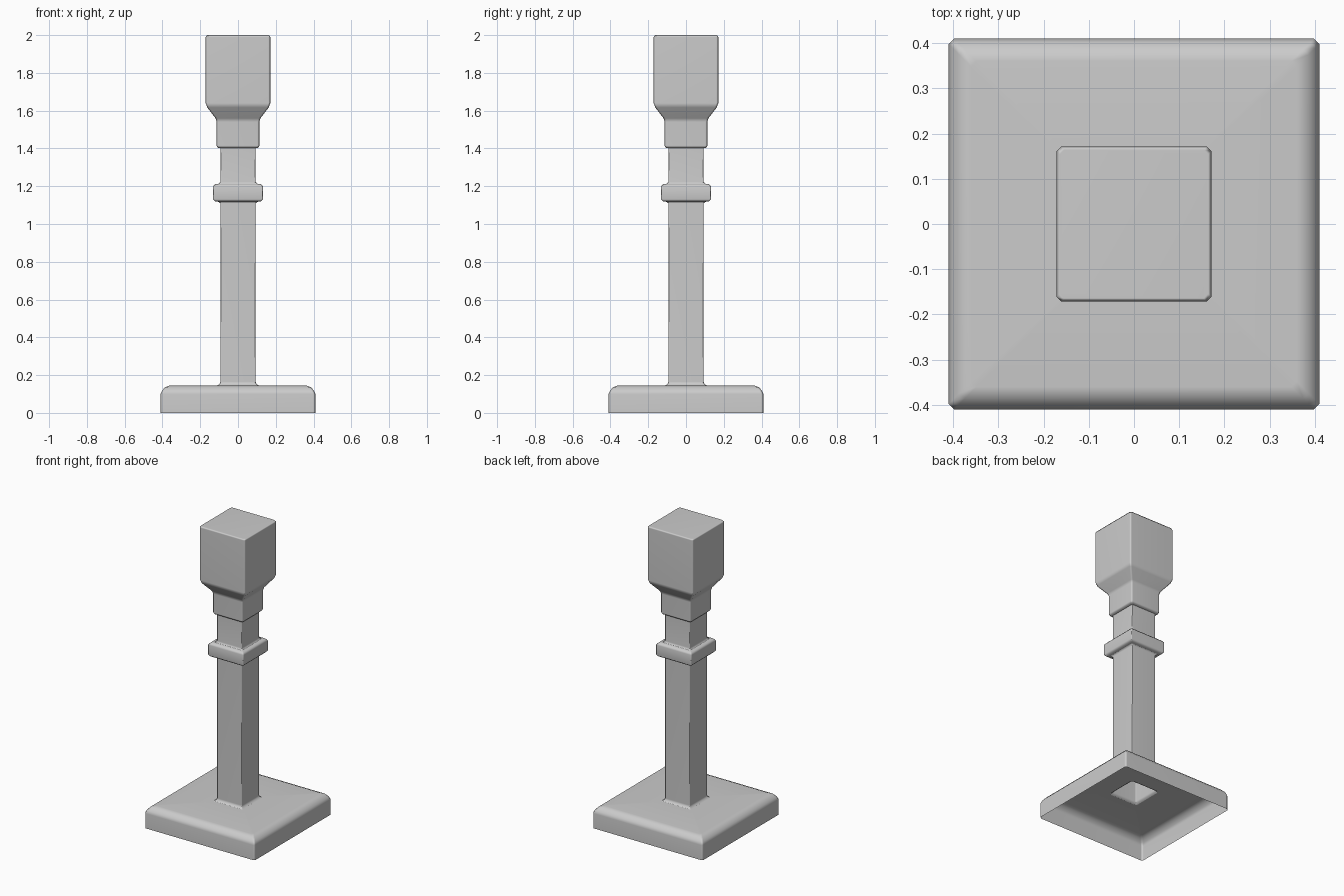
import bpy
import bmesh

old = bpy.data.objects.get("Cube")
if old:
    bpy.data.objects.remove(old, do_unlink=True)

# Plain grey stone
grey = bpy.data.materials.new("grey_stone")
grey.use_nodes = True
color = (0.6, 0.6, 0.6, 1.0)
grey.diffuse_color = color
grey.node_tree.nodes["Principled BSDF"].inputs["Base Color"].default_value = color


def square_ring(bm, half, z, cut):
    """Square outline with cut corners, counter-clockwise from above."""
    a, b = half, half - cut
    corners = [(a, -b), (a, b), (b, a), (-b, a), (-a, b), (-a, -b), (-b, -a), (b, -a)]
    return [bm.verts.new((x, y, z)) for x, y in corners]


def square_turning(name, profile, cut, cap_top=False):
    """Skin a stack of square rings given as (half width, height)."""
    bm = bmesh.new()
    rings = [square_ring(bm, half, z, cut) for half, z in profile]
    for low, high in zip(rings, rings[1:]):
        for i in range(8):
            j = (i + 1) % 8
            bm.faces.new((low[i], low[j], high[j], high[i]))
    if cap_top:
        bm.faces.new(rings[-1])
    mesh = bpy.data.meshes.new(name)
    bm.to_mesh(mesh)
    bm.free()
    mesh.materials.append(grey)
    obj = bpy.data.objects.new(name, mesh)
    bpy.context.collection.objects.link(obj)
    bpy.ops.object.select_all(action="DESELECT")
    obj.select_set(True)
    bpy.context.view_layer.objects.active = obj
    bpy.ops.object.shade_smooth_by_angle(angle=1.1)
    # Keep the broad faces flat and the narrow bevels soft
    weighted = obj.modifiers.new("Weighted normals", "WEIGHTED_NORMAL")
    weighted.keep_sharp = True
    return obj


# Hollow foot, open underneath and into the shaft
square_turning("base_plinth", [
    (0.41, 0.0), (0.41, 0.1), (0.402, 0.118), (0.386, 0.136), (0.36, 0.146),
    (0.108, 0.146)], 0.012)

# Long shaft with a small flare at the foot
square_turning("shaft", [
    (0.108, 0.146), (0.098, 0.152), (0.093, 0.165), (0.093, 1.11), (0.105, 1.118)], 0.005)

# Collar band
square_turning("collar", [
    (0.105, 1.118), (0.122, 1.12), (0.133, 1.131), (0.133, 1.198),
    (0.122, 1.21), (0.105, 1.212)], 0.006)

# Neck between collar and capital
square_turning("neck", [
    (0.105, 1.212), (0.093, 1.222), (0.093, 1.402)], 0.005)

# Stepped capital flaring into the head block
square_turning("capital_and_head", [
    (0.093, 1.402), (0.108, 1.404), (0.113, 1.415), (0.113, 1.54), (0.119, 1.56),
    (0.163, 1.617), (0.171, 1.64), (0.171, 1.99), (0.164, 2.0)], 0.01, cap_top=True)
